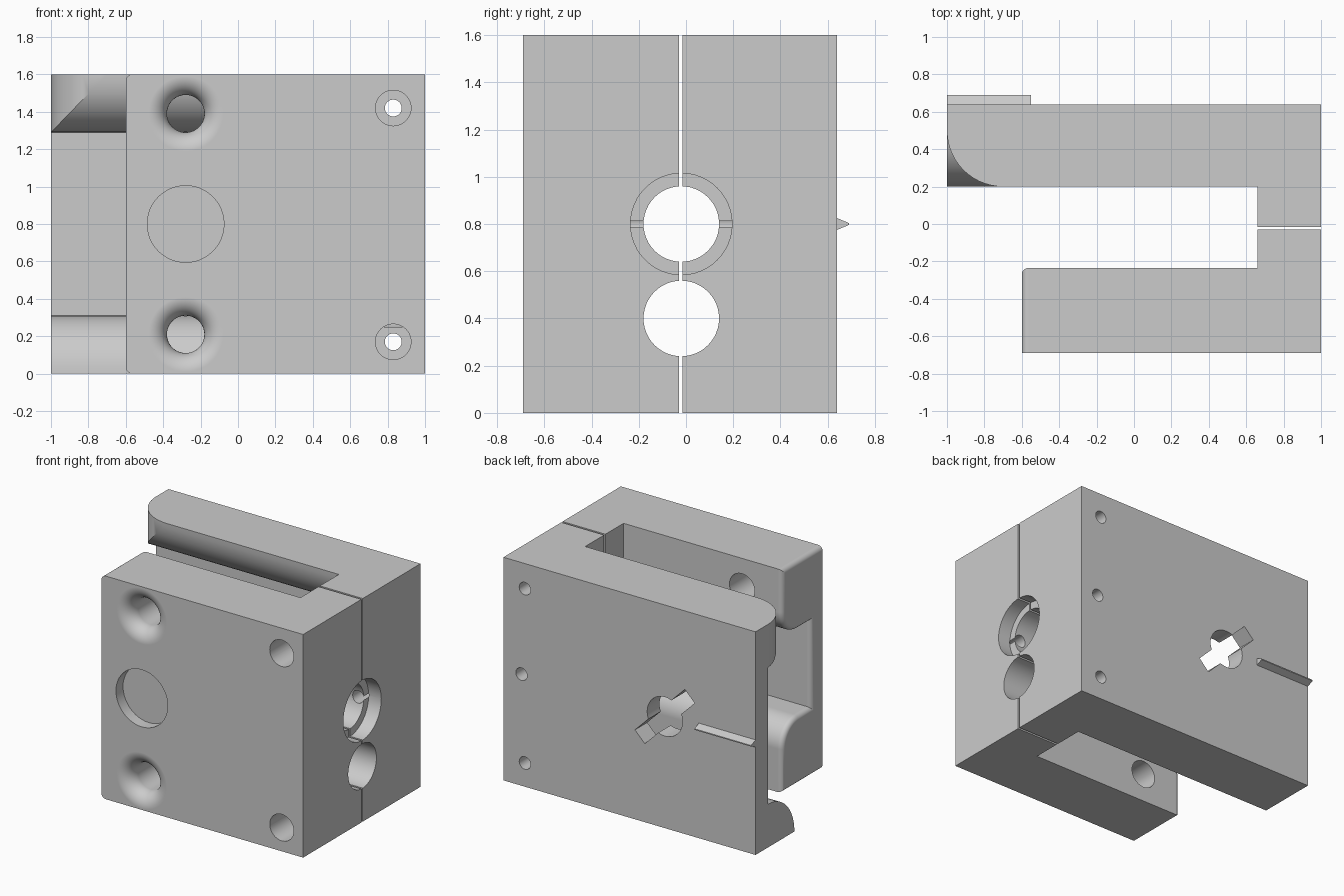
import bpy, bmesh
from math import sin, cos, pi, radians
from mathutils import Vector

if "Cube" in bpy.data.objects:
    bpy.data.objects.remove(bpy.data.objects["Cube"])

grey = bpy.data.materials.new("light_grey")
grey.use_nodes = True
grey.diffuse_color = (0.6, 0.6, 0.6, 1)
grey.node_tree.nodes["Principled BSDF"].inputs["Base Color"].default_value = (0.6, 0.6, 0.6, 1)


def make_object(name, bm):
    bmesh.ops.recalc_face_normals(bm, faces=bm.faces)
    mesh = bpy.data.meshes.new(name)
    bm.to_mesh(mesh)
    bm.free()
    mesh.materials.append(grey)
    obj = bpy.data.objects.new(name, mesh)
    bpy.context.collection.objects.link(obj)
    return obj


def prism(name, points, axis, start, end):
    """Extrude a 2D outline along axis 0 (x) or 2 (z)."""
    bm = bmesh.new()
    place = (lambda p: (start, *p)) if axis == 0 else (lambda p: (*p, start))
    face = bm.faces.new([bm.verts.new(place(p)) for p in points])
    extruded = bmesh.ops.extrude_face_region(bm, geom=[face])["geom"]
    shift = Vector((0, 0, 0))
    shift[axis] = end - start
    bmesh.ops.translate(bm, vec=shift, verts=[v for v in extruded if isinstance(v, bmesh.types.BMVert)])
    return make_object(name, bm)


def box(name, x0, x1, y0, y1, z0, z1):
    return prism(name, [(y0, z0), (y1, z0), (y1, z1), (y0, z1)], 0, x0, x1)


def lathe(axis, centre, profile, sides=48):
    """Turned cutter along x or y; profile holds (radius, position) pairs."""
    bm = bmesh.new()
    a, b = centre
    rings = []
    for r, t in profile:
        ring = []
        for i in range(sides):
            u, v = a + r * cos(2 * pi * i / sides), b + r * sin(2 * pi * i / sides)
            ring.append(bm.verts.new((t, u, v) if axis == "x" else (u, t, v)))
        rings.append(ring)
    for lo, hi in zip(rings, rings[1:]):
        for i in range(sides):
            j = (i + 1) % sides
            bm.faces.new((lo[i], lo[j], hi[j], hi[i]))
    bm.faces.new(rings[0])
    bm.faces.new(rings[-1])
    return make_object("cutter", bm)


def hole(axis, centre, radius, start, end):
    return lathe(axis, centre, [(radius, start), (radius, end)])


def arc(cx, cy, rx, ry, a0, a1, n=14):
    return [(cx + rx * cos(radians(a0 + (a1 - a0) * i / n)),
             cy + ry * sin(radians(a0 + (a1 - a0) * i / n))) for i in range(n + 1)]


def bake(obj):
    graph = bpy.context.evaluated_depsgraph_get()
    mesh = bpy.data.meshes.new_from_object(obj.evaluated_get(graph))
    obj.modifiers.clear()
    obj.data = mesh


def cut(obj, cutters):
    for c in cutters:
        c.hide_render = True
        mod = obj.modifiers.new("cut", "BOOLEAN")
        mod.operation, mod.solver, mod.object = "DIFFERENCE", "EXACT", c
    bake(obj)
    for c in cutters:
        bpy.data.objects.remove(c)


def finish(obj):
    obj.data.shade_smooth()
    obj.data.set_sharp_from_angle(angle=radians(30))
    mod = obj.modifiers.new("flat_faces", "WEIGHTED_NORMAL")
    mod.keep_sharp = True


def mirrored(points):
    """Outline half below mid height, completed by its mirror image."""
    return points + [(y, 1.6 - z) for y, z in reversed(points)]


def lug_bores():
    return [hole("x", (-0.02, 0.8), 0.16, 0.5, 1.1),
            hole("x", (-0.02, 0.4), 0.16, 0.5, 1.1),
            hole("x", (-0.02, 0.8), 0.215, 0.9, 1.1),
            hole("y", (0.857, 0.8), 0.045, -0.3, 0.8)]


SCREWS = [(0.83, 1.42), (0.83, 0.17)]

# Back jaw: long plate with rounded channel lips and clamping lug
back = box("back_jaw", -1, 1, -0.015, 0.64, 0, 1.6)
channel = mirrored([(-0.2, -0.1), (0.2, -0.1)] + arc(0.5, 0, 0.3, 0.31, 180, 90))
corner = [(-1.1, 0.5), (-1.1, 0.1), (-0.7, 0.1)] + arc(-0.7, 0.5, 0.3, 0.3, 270, 180)
cut(back, [prism("cutter", channel, 0, -1.2, 0.66)])
cut(back, [prism("cutter", corner, 2, 0.8, 1.7)])

# Keyhole: round opening with a diagonal slot
slot = box("cutter", -0.28, 0.28, -0.09, 0.2, -0.055, 0.055)
slot.location = (-0.28, 0.54, 0.8)
slot.rotation_euler.y = radians(45)
cut(back, [hole("y", (-0.28, 0.8), 0.14, 0.4, 0.8), slot])
cut(back, lug_bores() + [hole("y", s, 0.045, -0.2, 0.8) for s in SCREWS])
finish(back)

# Front jaw: shorter plate with a deeper channel
front = box("front_jaw", -0.6, 1, -0.69, -0.03, 0, 1.6)
channel = mirrored([(0.1, -0.1), (-0.235, -0.1)]
                   + arc(-0.415, 0.31, 0.18, 0.18, 0, 90) + [(-0.56, 0.49)])
cut(front, [prism("cutter", channel, 0, -0.8, 0.66)])

# Soft edge around the free end of the front jaw
bm = bmesh.new()
bm.from_mesh(front.data)
rim = [e for e in bm.edges if all(v.co.x < -0.599 for v in e.verts)
       and not all(v.co.y < -0.689 for v in e.verts)]
bmesh.ops.bevel(bm, geom=rim, offset=0.035, segments=5, profile=0.5, affect="EDGES")
bm.to_mesh(front.data)
bm.free()

# Flared bolt holes, round pocket and counterbored screw holes
flare = [(0.2, -0.75)] + [(0.2 - 0.1 * sin(pi * i / 20), -0.59 - 0.1 * cos(pi * i / 20))
                          for i in range(11)] + [(0.1, -0.1)]
cut(front, [lathe("y", (-0.28, z), flare) for z in (0.21, 1.39)]
    + [hole("y", (-0.28, 0.8), 0.205, -0.8, -0.61)])
cut(front, lug_bores()
    + [hole("y", s, 0.045, -0.8, 0.1) for s in SCREWS]
    + [hole("y", s, 0.095, -0.8, -0.07) for s in SCREWS])
finish(front)

# Pointer ridge on the back face
prism("pointer_ridge", [(0.635, 0.775), (0.64, 0.775), (0.69, 0.796), (0.69, 0.804),
                        (0.64, 0.825), (0.635, 0.825)], 0, -1, -0.55)
